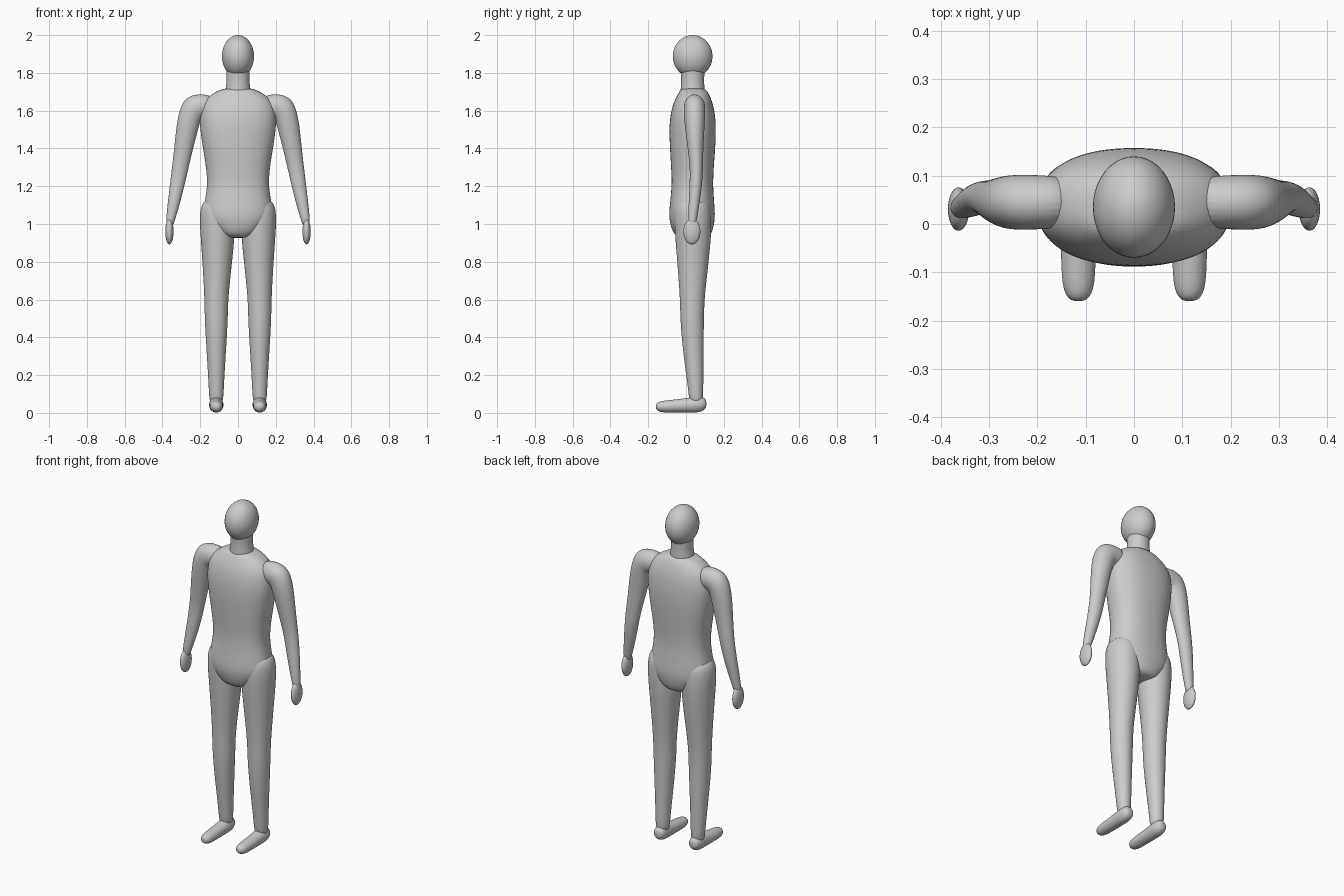
import bpy, bmesh, math
from mathutils import Vector

SIDES = 24


def finish(ob, mirror):
    # optional left/right copy, then smoothing
    for p in ob.data.polygons:
        p.use_smooth = True
    if mirror:
        m = ob.modifiers.new("mirror", "MIRROR")
        m.use_clip = False
        m.use_mirror_merge = False


def loft(name, rings, mirror=False, along_y=False, power=2.0):
    """Skin oval rings (x, y, z, half width, half depth, tilt in degrees)."""
    bm = bmesh.new()
    loops = []
    for x, y, z, ru, rv, tilt in rings:
        t = math.radians(tilt)
        u = Vector((math.cos(t), 0, math.sin(t))) * ru * 1.011
        v = (Vector((0, 0, 1)) if along_y else Vector((0, 1, 0))) * rv * 1.011
        loop = []
        for i in range(SIDES):
            a = 2 * math.pi * i / SIDES
            c, s = math.cos(a), math.sin(a)
            c = math.copysign(abs(c) ** (2 / power), c)
            s = math.copysign(abs(s) ** (2 / power), s)
            loop.append(bm.verts.new(Vector((x, y, z)) + u * c + v * s))
        loops.append(loop)
    for a, b in zip(loops, loops[1:]):
        for i in range(SIDES):
            j = (i + 1) % SIDES
            bm.faces.new((a[i], a[j], b[j], b[i]))
    bm.faces.new(loops[0])
    bm.faces.new(loops[-1])
    bmesh.ops.recalc_face_normals(bm, faces=bm.faces)
    me = bpy.data.meshes.new(name)
    bm.to_mesh(me)
    bm.free()
    ob = bpy.data.objects.new(name, me)
    bpy.context.collection.objects.link(ob)
    finish(ob, mirror)
    sub = ob.modifiers.new("smooth", "SUBSURF")
    sub.levels = sub.render_levels = 2
    return ob


def ball(name, loc, radii, mirror=False):
    bm = bmesh.new()
    bmesh.ops.create_uvsphere(bm, u_segments=40, v_segments=24, radius=1)
    for v in bm.verts:
        v.co = Vector([loc[k] + v.co[k] * radii[k] for k in range(3)])
    me = bpy.data.meshes.new(name)
    bm.to_mesh(me)
    bm.free()
    ob = bpy.data.objects.new(name, me)
    bpy.context.collection.objects.link(ob)
    finish(ob, mirror)


# Head and neck
ball("head", (0, 0.035, 1.888), (0.085, 0.105, 0.112))
loft("neck", [
    (0, 0.035, 1.66, 0.075, 0.065, 0),
    (0, 0.035, 1.72, 0.064, 0.063, 0),
    (0, 0.035, 1.76, 0.060, 0.060, 0),
    (0, 0.035, 1.82, 0.062, 0.064, 0),
    (0, 0.035, 1.86, 0.055, 0.060, 0)])

# Torso from crotch to shoulders
loft("torso", [
    (0, 0.035, 0.925, 0.060, 0.070, 0),
    (0, 0.035, 0.945, 0.105, 0.098, 0),
    (0, 0.033, 0.985, 0.145, 0.113, 0),
    (0, 0.032, 1.04, 0.186, 0.122, 0),
    (0, 0.032, 1.10, 0.180, 0.118, 0),
    (0, 0.034, 1.20, 0.160, 0.108, 0),
    (0, 0.034, 1.30, 0.168, 0.112, 0),
    (0, 0.035, 1.40, 0.185, 0.120, 0),
    (0, 0.035, 1.52, 0.203, 0.124, 0),
    (0, 0.036, 1.60, 0.200, 0.115, 0),
    (0, 0.038, 1.655, 0.180, 0.098, 0),
    (0, 0.040, 1.695, 0.130, 0.078, 0),
    (0, 0.038, 1.722, 0.070, 0.062, 0)], power=2.3)

# Arms and hands
loft("arm", [
    (0.12, 0.045, 1.620, 0.055, 0.050, 90),
    (0.19, 0.045, 1.625, 0.067, 0.056, 85),
    (0.24, 0.045, 1.615, 0.074, 0.057, 52),
    (0.263, 0.045, 1.55, 0.062, 0.055, 20),
    (0.288, 0.050, 1.40, 0.049, 0.041, 10),
    (0.306, 0.056, 1.30, 0.043, 0.034, 10),
    (0.323, 0.052, 1.20, 0.038, 0.033, 10),
    (0.342, 0.042, 1.10, 0.031, 0.028, 10),
    (0.358, 0.034, 1.02, 0.023, 0.023, 8),
    (0.362, 0.032, 0.99, 0.018, 0.018, 8)], mirror=True)
ball("hand", (0.363, 0.031, 0.96), (0.022, 0.045, 0.068), mirror=True)

# Legs
loft("leg", [
    (0.118, 0.035, 1.135, 0.040, 0.050, 0),
    (0.113, 0.035, 1.11, 0.078, 0.085, 0),
    (0.110, 0.036, 1.06, 0.092, 0.098, 0),
    (0.109, 0.037, 0.98, 0.092, 0.097, 0),
    (0.108, 0.038, 0.90, 0.087, 0.092, 0),
    (0.111, 0.036, 0.75, 0.074, 0.078, 0),
    (0.115, 0.033, 0.60, 0.062, 0.064, 0),
    (0.115, 0.032, 0.48, 0.061, 0.062, 0),
    (0.115, 0.040, 0.30, 0.049, 0.053, 0),
    (0.115, 0.052, 0.12, 0.039, 0.039, 0),
    (0.115, 0.054, 0.04, 0.036, 0.036, 0)], mirror=True)

# Feet
loft("foot", [
    (0.115, 0.108, 0.048, 0.015, 0.015, 0),
    (0.115, 0.100, 0.048, 0.028, 0.030, 0),
    (0.115, 0.075, 0.046, 0.038, 0.043, 0),
    (0.115, 0.030, 0.042, 0.038, 0.040, 0),
    (0.115, -0.06, 0.036, 0.036, 0.034, 0),
    (0.115, -0.125, 0.033, 0.034, 0.031, 0),
    (0.115, -0.150, 0.033, 0.025, 0.023, 0),
    (0.115, -0.160, 0.033, 0.012, 0.011, 0)], mirror=True, along_y=True)
